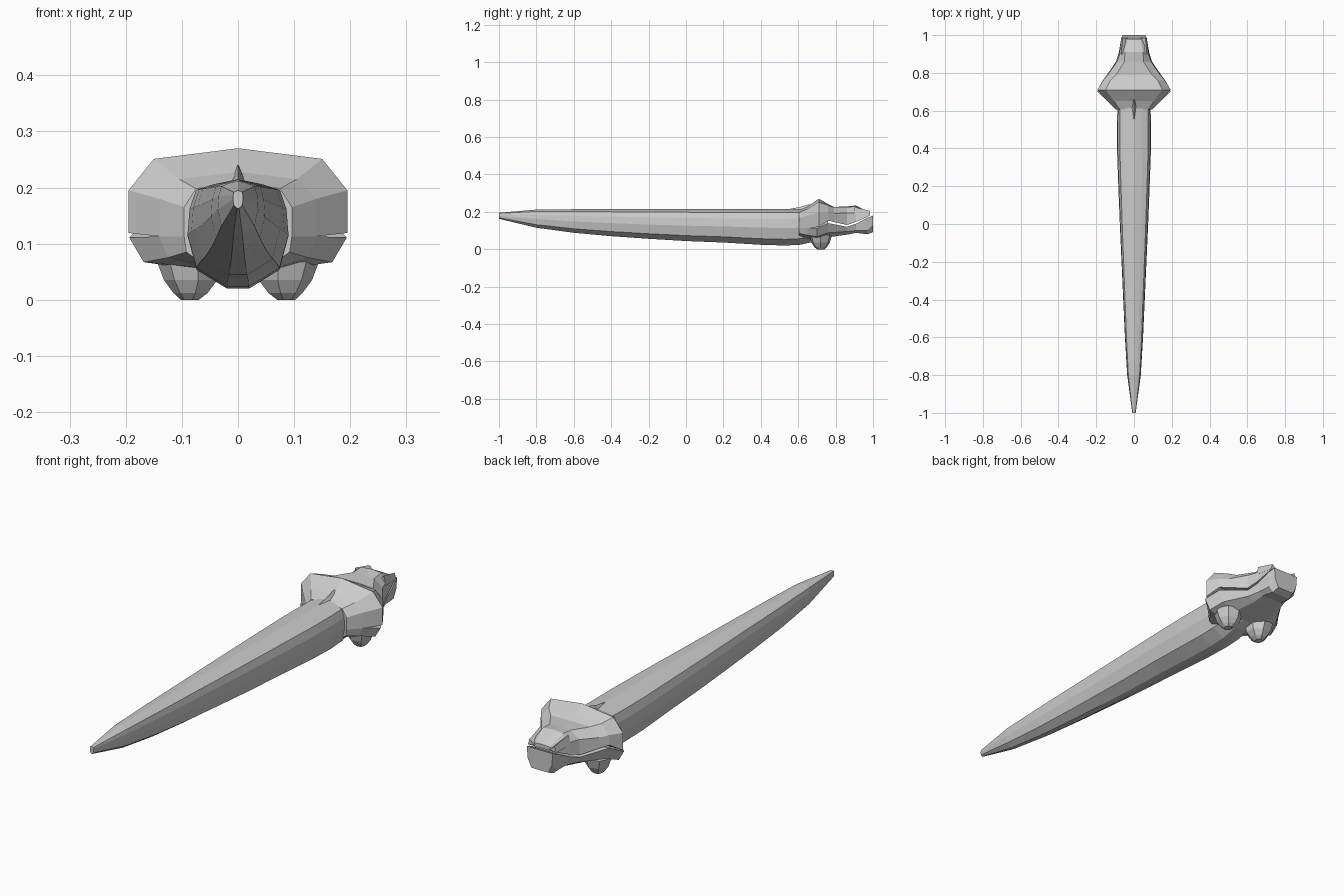
import bpy, bmesh, math


def finish(bm, name):
    bmesh.ops.recalc_face_normals(bm, faces=bm.faces[:])
    me = bpy.data.meshes.new(name)
    bm.to_mesh(me)
    bm.free()
    ob = bpy.data.objects.new(name, me)
    bpy.context.collection.objects.link(ob)
    return ob


def skin(bm, rings):
    """Join closed rings of points with quads and cap both ends."""
    vs = [[bm.verts.new(p) for p in r] for r in rings]
    n = len(vs[0])
    for a, b in zip(vs, vs[1:]):
        for i in range(n):
            j = (i + 1) % n
            bm.faces.new((a[i], a[j], b[j], b[i]))
    bm.faces.new(vs[0])
    bm.faces.new(vs[-1][::-1])


def mirrored_loft(name, sections):
    """Each section is y plus half-profile points, starting and ending at x = 0 or mirrored."""
    rings = []
    for y, half in sections:
        right = [(x, y, z) for x, z in half]
        left = [(-x, y, z) for x, z in reversed(half) if x > 0]
        rings.append(right + left)
    bm = bmesh.new()
    skin(bm, rings)
    return finish(bm, name)


# Tapering body: y, half width, bottom, top
body_profile = [(0, 1), (.5, .95), (.83, .9), (.96, .72), (1, .48), (.82, .17), (.22, 0)]
stations = [(-1, .009, .163, .195), (-.8, .036, .115, .212), (-.6, .048, .088, .214),
            (-.4, .057, .07, .215), (-.2, .066, .056, .215), (0, .075, .044, .215),
            (.2, .083, .036, .215), (.4, .09, .024, .215), (.53, .09, .02, .215),
            (.61, .088, .024, .215), (.69, .08, .042, .21), (.76, .07, .07, .19)]
mirrored_loft("body", [(y, [(x * w, b + t * (top - b)) for x, t in body_profile])
                       for y, w, b, top in stations])

# Cranium and upper snout, down to the zigzag mouth line
mirrored_loft("upper_head", [
    (.605, [(0, .21), (.075, .198), (.096, .165), (.096, .113), (0, .113)]),
    (.65, [(0, .228), (.105, .215), (.14, .18), (.14, .113), (0, .113)]),
    (.71, [(0, .27), (.15, .251), (.195, .195), (.195, .119), (0, .119)]),
    (.76, [(0, .241), (.125, .235), (.163, .195), (.165, .153), (0, .153)]),
    (.79, [(0, .226), (.095, .225), (.138, .19), (.143, .146), (0, .146)]),
    (.86, [(0, .229), (.05, .225), (.09, .195), (.095, .13), (0, .13)]),
    (.91, [(0, .234), (.048, .229), (.072, .195), (.08, .147), (0, .147)]),
    (.98, [(0, .195), (.035, .194), (.06, .188), (.066, .178), (0, .178)])])

# Lower jaw with upturned chin
mirrored_loft("lower_jaw", [
    (.605, [(0, .113), (.096, .113), (.092, .085), (.06, .062), (0, .062)]),
    (.65, [(0, .113), (.14, .113), (.125, .075), (.07, .058), (0, .058)]),
    (.70, [(0, .111), (.194, .111), (.168, .067), (.085, .055), (0, .055)]),
    (.76, [(0, .14), (.164, .14), (.145, .088), (.08, .064), (0, .064)]),
    (.86, [(0, .12), (.094, .12), (.085, .095), (.055, .078), (0, .078)]),
    (.91, [(0, .137), (.08, .137), (.07, .1), (.05, .088), (0, .088)]),
    (.97, [(0, .168), (.07, .168), (.066, .1), (.045, .08), (0, .08)]),
    (1.0, [(0, .18), (.062, .18), (.058, .13), (.04, .092), (0, .092)])])

# Pair of faceted lumps below the jaw
for side, label in ((-1, "left"), (1, "right")):
    bm = bmesh.new()
    rings = []
    for z, rx, ry, cx in ((0, .017, .02, .085), (.012, .032, .035, .083),
                          (.035, .05, .05, .082), (.075, .062, .062, .085)):
        rings.append([(side * (cx + rx * math.cos(a)), .72 + ry * math.sin(a), z)
                      for a in [k * math.tau / 7 for k in range(7)]])
    skin(bm, rings)
    finish(bm, label + "_jaw_lump")

# Small crest at the nape
bm = bmesh.new()
skin(bm, [[(-.003, .555, .213), (.003, .555, .213), (0, .555, .216)],
          [(-.015, .61, .205), (.015, .61, .205), (0, .61, .226)],
          [(-.012, .66, .215), (.012, .66, .215), (0, .66, .241)]])
finish(bm, "nape_crest")

# Nostril ridges on the snout
for side, label in ((-1, "left"), (1, "right")):
    bm = bmesh.new()
    skin(bm, [[(side * .045, .9, .205), (side * .078, .9, .185), (side * .068, .9, .225)],
              [(side * .035, .985, .185), (side * .068, .985, .18), (side * .06, .985, .205)]])
    finish(bm, label + "_nostril_ridge")
